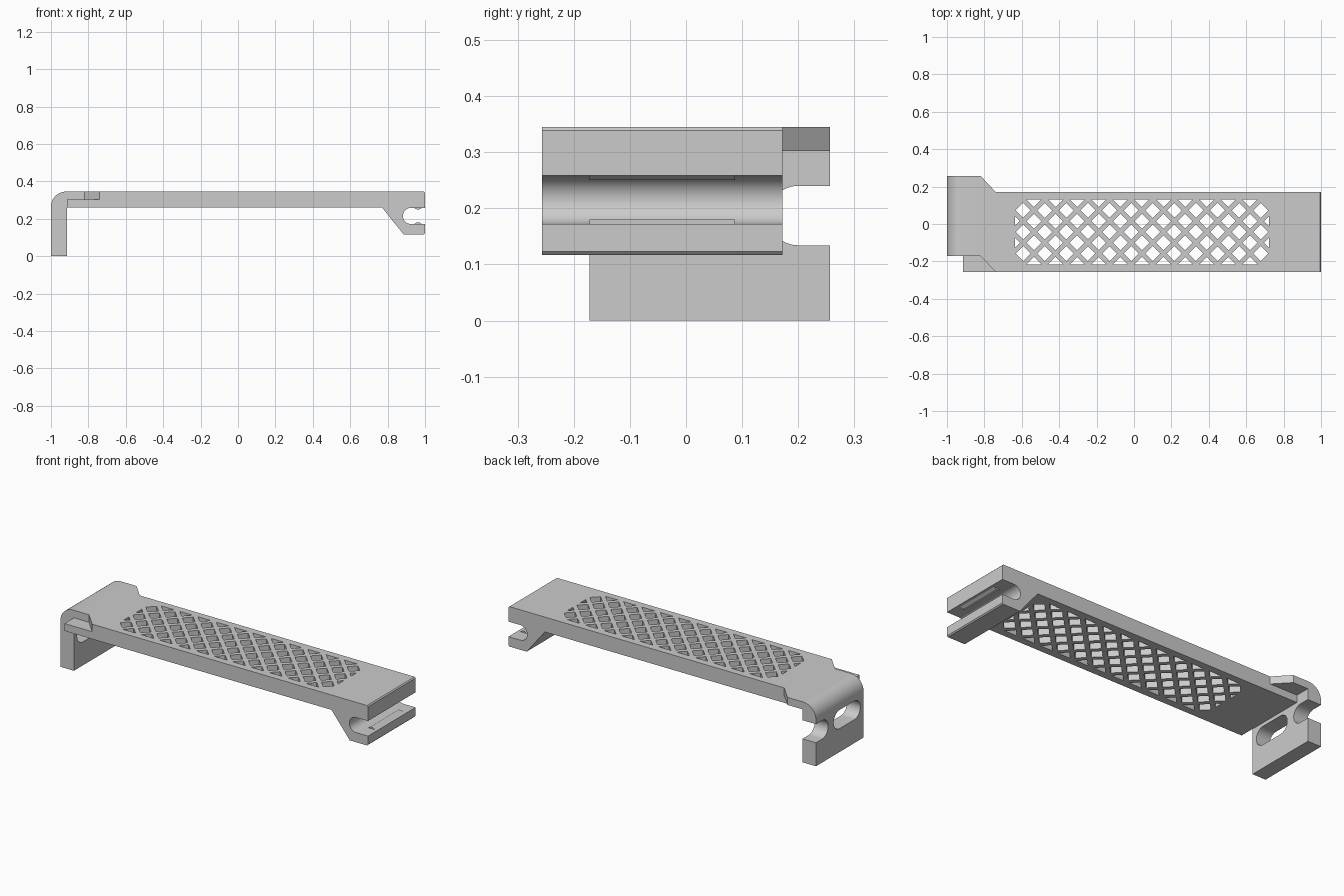
import bpy, bmesh, math

cube = bpy.data.objects.get("Cube")
if cube:
    bpy.data.objects.remove(cube, do_unlink=True)

# Single grey plastic
grey = bpy.data.materials.new("grey_plastic")
grey.use_nodes = True
COLOR = (0.6, 0.6, 0.6, 1)
grey.diffuse_color = COLOR
for node in grey.node_tree.nodes:
    if node.type == 'BSDF_PRINCIPLED':
        node.inputs["Base Color"].default_value = COLOR

PLACE = {'x': lambda u, v, d: (d, u, v),
         'y': lambda u, v, d: (u, d, v),
         'z': lambda u, v, d: (u, v, d)}


def prism(name, outlines, axis, start, end):
    """Extrude one or more closed 2D outlines along an axis."""
    bm = bmesh.new()
    place = PLACE[axis]
    for outline in outlines:
        low = [bm.verts.new(place(u, v, start)) for u, v in outline]
        high = [bm.verts.new(place(u, v, end)) for u, v in outline]
        bm.faces.new(low)
        bm.faces.new(high)
        for i in range(len(low)):
            j = (i + 1) % len(low)
            bm.faces.new((low[i], low[j], high[j], high[i]))
    bmesh.ops.recalc_face_normals(bm, faces=bm.faces)
    mesh = bpy.data.meshes.new(name)
    bm.to_mesh(mesh)
    bm.free()
    mesh.materials.append(grey)
    obj = bpy.data.objects.new(name, mesh)
    bpy.context.collection.objects.link(obj)
    return obj


def arc(cu, cv, r, a0, a1, steps=24):
    angles = [math.radians(a0 + (a1 - a0) * i / steps) for i in range(steps + 1)]
    return [(cu + r * math.cos(a), cv + r * math.sin(a)) for a in angles]


def activate(obj):
    bpy.ops.object.select_all(action='DESELECT')
    obj.select_set(True)
    bpy.context.view_layer.objects.active = obj


def cut(obj, cutter):
    cutter.hide_render = True
    mod = obj.modifiers.new("cut", 'BOOLEAN')
    mod.operation = 'DIFFERENCE'
    mod.solver = 'EXACT'
    mod.object = cutter
    activate(obj)
    bpy.ops.object.modifier_apply(modifier=mod.name)
    bpy.data.objects.remove(cutter, do_unlink=True)


def clip(poly, nu, nv, limit):
    """Keep the part of a polygon where nu*u + nv*v <= limit."""
    out = []
    for p, q in zip(poly, poly[1:] + poly[:1]):
        dp = nu * p[0] + nv * p[1] - limit
        dq = nu * q[0] + nv * q[1] - limit
        if dp <= 0:
            out.append(p)
        if dp * dq < 0:
            t = dp / (dp - dq)
            out.append((p[0] + t * (q[0] - p[0]), p[1] + t * (q[1] - p[1])))
    return out


def area(poly):
    return abs(sum(p[0] * q[1] - q[0] * p[1]
                   for p, q in zip(poly, poly[1:] + poly[:1]))) / 2


BASE, MID, TOP = 0.26, 0.302, 0.345      # beam underside, half lap, top
FRONT, BACK, SHIFT = -0.257, 0.172, 0.085  # beam sides, bracket offset

# Long beam with the clip hook on its end, as one side profile
profile = [(-0.915, BASE), (0.77, BASE), (0.885, 0.117), (0.994, 0.117),
           (1, 0.123), (1, 0.172)]
profile += arc(0.925, 0.215, 0.043, -90, -270)
profile += [(1, 0.258), (1, 0.339), (0.994, TOP), (-0.74, TOP),
            (-0.74, MID), (-0.915, MID)]
beam = prism("beam_with_hook", [profile], 'y', FRONT, BACK)

# Diamond lattice window, clipped to a rectangle with chamfered corners
PITCH, HALF = 0.1155, 0.040
CX, CY, HW, HH, CORNER = 0.0425, -0.0425, 0.678, 0.174, 0.043
holes = []
for i in range(-13, 14):
    for j in range(-4, 5):
        if (i + j) % 2 == 0:
            continue
        u, v = i * PITCH / 2, j * PITCH / 2
        diamond = [(u + HALF, v), (u, v + HALF), (u - HALF, v), (u, v - HALF)]
        for s in (-1, 1):
            diamond = clip(diamond, s, 0, HW)
            diamond = clip(diamond, 0, s, HH)
            for t in (-1, 1):
                diamond = clip(diamond, s, t, HW + HH - CORNER)
        if len(diamond) > 2 and area(diamond) > 0.00005:
            holes.append([(CX + p, CY + q) for p, q in diamond])
cut(beam, prism("lattice_cutter", holes, 'z', 0.2, 0.4))

# Snap ridges inside the hook's slot
ridge_top = prism("upper_snap_ridge",
                  [[(0.94, 0.259), (0.955, 0.25), (0.97, 0.25), (0.985, 0.259)]],
                  'y', FRONT + SHIFT, BACK - SHIFT)
ridge_low = prism("lower_snap_ridge",
                  [[(0.94, 0.171), (0.955, 0.18), (0.97, 0.18), (0.985, 0.171)]],
                  'y', FRONT + SHIFT, BACK - SHIFT)

# Offset end bracket: upright plate with a rounded outer bend
bend = [(-1, 0), (-0.915, 0), (-0.915, MID), (-0.82, MID), (-0.82, TOP)]
bend += arc(-0.92, TOP - 0.08, 0.08, 90, 180)
bracket = prism("end_bracket", [bend], 'y', FRONT + SHIFT, BACK + SHIFT)


def slot(y0, y1):
    z, r = 0.187, 0.053
    return arc(y0, z, r, 90, 270) + arc(y1, z, r, -90, 90)


cut(bracket, prism("slot_cutter", [slot(-0.09, 0.044), slot(0.2, 0.35)],
                   'x', -1.1, -0.85))

# Slanted web joining the bracket to the upper half of the beam
web = prism("slanted_web",
            [[(-0.82, FRONT + SHIFT), (-0.74, FRONT),
              (-0.74, BACK), (-0.82, BACK + SHIFT)]], 'z', MID, TOP)

for part in (beam, ridge_top, ridge_low, bracket, web):
    activate(part)
    bpy.ops.object.shade_smooth_by_angle(angle=math.radians(30))
